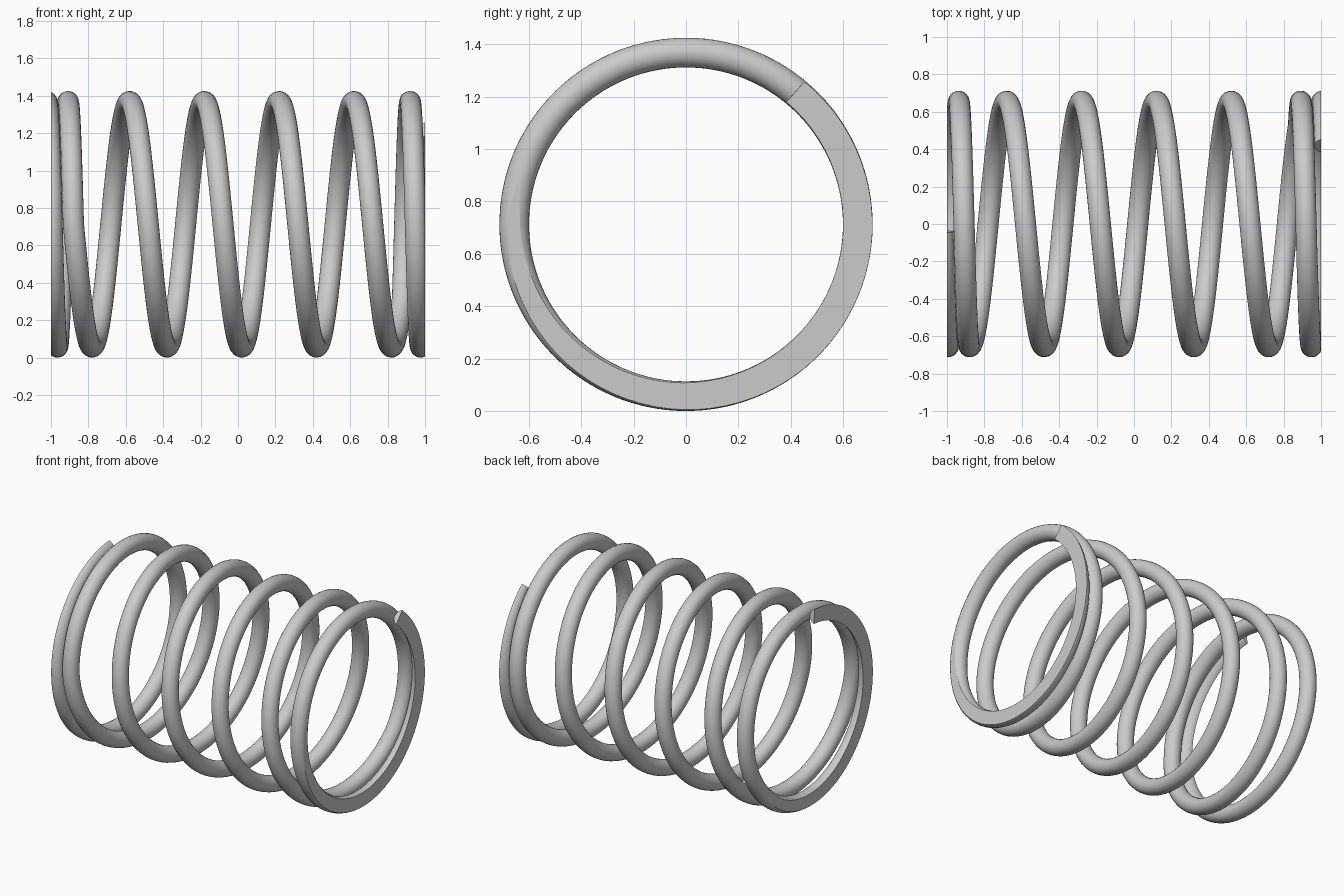
import bpy
import bmesh
import math

cube = bpy.data.objects.get("Cube")
if cube:
    bpy.data.objects.remove(cube, do_unlink=True)

COIL_R, WIRE_R = 0.656, 0.0565      # mean coil radius, wire radius
CENTRE_Z = COIL_R + WIRE_R
PITCH, CLOSED_PITCH = 0.4, 0.114    # advance per turn: open and closed coils
OPEN_TURNS, HALF_TURNS = 2.2, 3.44  # counted from the middle of the spring
PHASE = 0.45                        # turn angle at the middle
STEPS = 560

steel = bpy.data.materials.new("steel_grey")
steel.use_nodes = True
grey = (0.6, 0.6, 0.6, 1.0)
steel.diffuse_color = grey
steel.node_tree.nodes["Principled BSDF"].inputs["Base Color"].default_value = grey


def coil_point(turn):
    """Point on the wire's centre line; the pitch tightens at both ends."""
    open_part = min(abs(turn), OPEN_TURNS)
    closed_part = abs(turn) - open_part
    x = math.copysign(open_part * PITCH + closed_part * CLOSED_PITCH, turn)
    angle = 2 * math.pi * (turn + PHASE)
    return (x, -COIL_R * math.sin(angle), CENTRE_Z + COIL_R * math.cos(angle))


# Round wire swept along the coil
curve = bpy.data.curves.new("coil_path", "CURVE")
curve.dimensions = "3D"
curve.bevel_depth = WIRE_R
curve.bevel_resolution = 10
curve.use_fill_caps = True
spline = curve.splines.new("POLY")
spline.points.add(STEPS)
for i, point in enumerate(spline.points):
    turn = HALF_TURNS * (2 * i / STEPS - 1)
    point.co = (*coil_point(turn), 1.0)

path = bpy.data.objects.new("coil_path", curve)
bpy.context.collection.objects.link(path)
bpy.context.view_layer.update()
evaluated = path.evaluated_get(bpy.context.evaluated_depsgraph_get())
mesh = bpy.data.meshes.new_from_object(evaluated)
mesh.name = "coil_spring"
bpy.data.objects.remove(path, do_unlink=True)

# Grind both ends flat
bm = bmesh.new()
bm.from_mesh(mesh)
bmesh.ops.remove_doubles(bm, verts=bm.verts, dist=0.0001)
for side in (-1, 1):
    cut = bmesh.ops.bisect_plane(
        bm, geom=bm.verts[:] + bm.edges[:] + bm.faces[:], dist=0.00001,
        plane_co=(side, 0, 0), plane_no=(side, 0, 0), clear_outer=True)
    rim = [e for e in cut["geom_cut"]
           if isinstance(e, bmesh.types.BMEdge) and e.is_boundary]
    bmesh.ops.triangle_fill(bm, edges=rim, use_beauty=True, normal=(side, 0, 0))
    for edge in rim:
        edge.smooth = False
bmesh.ops.recalc_face_normals(bm, faces=bm.faces)

# Smooth wire with crisp end edges
for face in bm.faces:
    face.smooth = True
    face.material_index = 0
for edge in bm.edges:
    if edge.calc_face_angle(0) > math.radians(35):
        edge.smooth = False
bm.to_mesh(mesh)
bm.free()

mesh.materials.clear()
mesh.materials.append(steel)
spring = bpy.data.objects.new("coil_spring", mesh)
bpy.context.collection.objects.link(spring)
